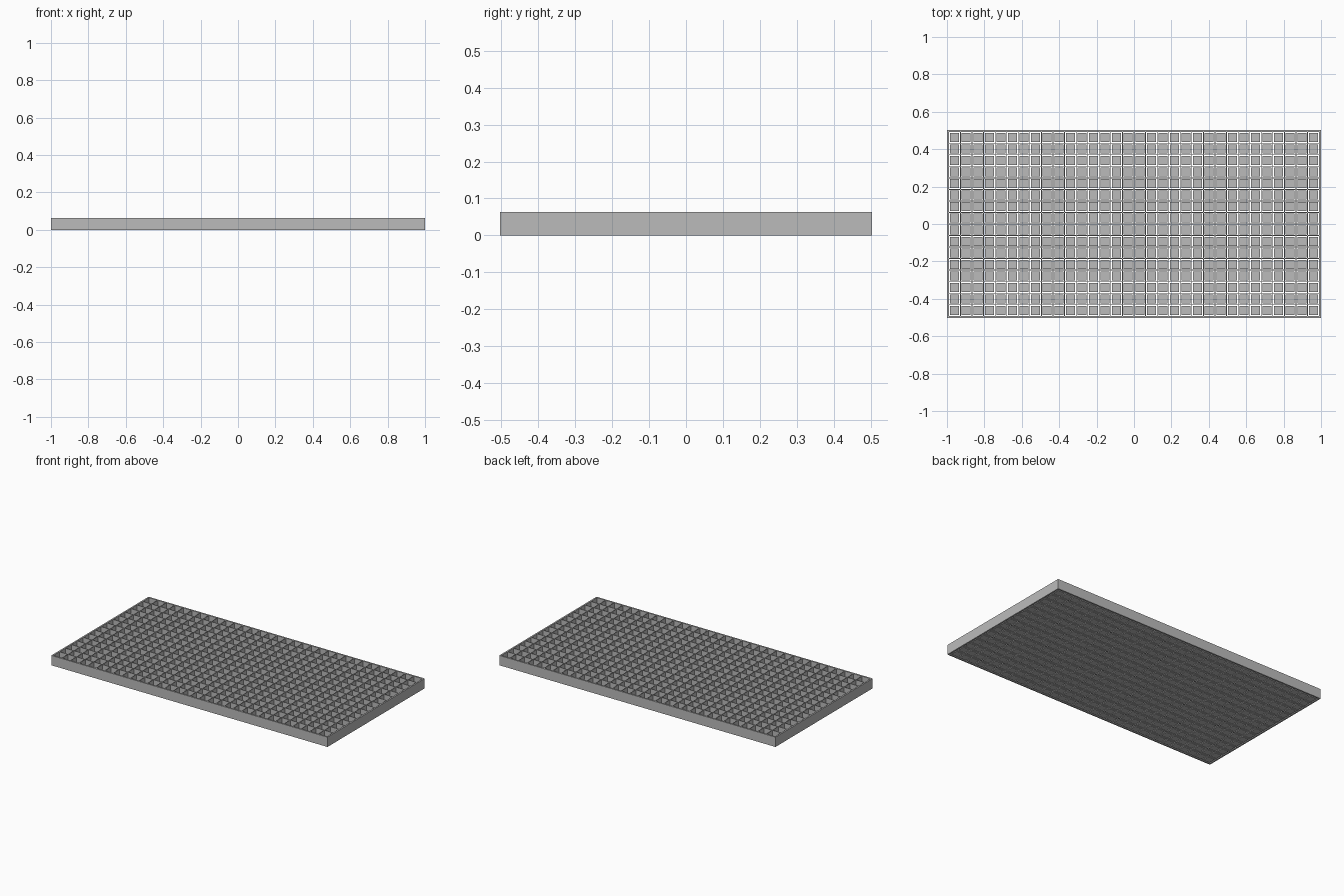
import bpy
import bmesh
from mathutils import Matrix, Vector

cube = bpy.data.objects.get("Cube")
if cube:
    bpy.data.objects.remove(cube, do_unlink=True)

# Overall sizes
HALF_X, HALF_Y, HEIGHT = 1.0, 0.503, 0.064
RIM = 0.01
WALL = 0.004
COLS, ROWS = 32, 16
PITCH_X = 2 * (HALF_X - RIM) / COLS
PITCH_Y = 2 * (HALF_Y - RIM) / ROWS
TILE = 0.048
TILE_HEIGHT = 0.005

grey = bpy.data.materials.new("plain grey")
grey.use_nodes = True
grey.diffuse_color = (0.5, 0.5, 0.5, 1)
grey.node_tree.nodes["Principled BSDF"].inputs["Base Color"].default_value = (0.5, 0.5, 0.5, 1)


def finish(name, bm):
    mesh = bpy.data.meshes.new(name)
    bm.to_mesh(mesh)
    bm.free()
    mesh.materials.append(grey)
    obj = bpy.data.objects.new(name, mesh)
    bpy.context.collection.objects.link(obj)
    return obj


def box(name, x, y, size):
    """Box standing on the ground, centred on x and y."""
    bm = bmesh.new()
    place = Matrix.Translation((x, y, size[2] / 2)) @ Matrix.Diagonal(Vector(size).to_4d())
    bmesh.ops.create_cube(bm, size=1, matrix=place)
    return finish(name, bm)


def repeat(obj, count, step):
    mod = obj.modifiers.new("repeat", "ARRAY")
    mod.count = count
    mod.use_relative_offset = False
    mod.use_constant_offset = True
    mod.constant_offset_displace = step


# Outer frame: a rectangle outline raised to full height
bm = bmesh.new()
rings = []
for z in (0, HEIGHT):
    for inset in (0, RIM):
        hx, hy = HALF_X - inset, HALF_Y - inset
        rings.append([bm.verts.new((sx * hx, sy * hy, z))
                      for sx, sy in ((-1, -1), (1, -1), (1, 1), (-1, 1))])
low_out, low_in, top_out, top_in = rings
for a, b in ((low_out, top_out), (top_out, top_in), (top_in, low_in), (low_in, low_out)):
    for i in range(4):
        j = (i + 1) % 4
        bm.faces.new((a[i], a[j], b[j], b[i]))
bmesh.ops.recalc_face_normals(bm, faces=bm.faces)
finish("outer_frame", bm)

# Thin dividing walls in both directions
cross = box("cross_walls", -HALF_X + RIM + PITCH_X, 0,
            (WALL, 2 * (HALF_Y - RIM), HEIGHT))
repeat(cross, COLS - 1, (PITCH_X, 0, 0))
long = box("long_walls", 0, -HALF_Y + RIM + PITCH_Y,
           (2 * (HALF_X - RIM), WALL, HEIGHT))
repeat(long, ROWS - 1, (0, PITCH_Y, 0))

# Small square floor tile in every cell, clear of the walls
tiles = box("floor_tiles", -HALF_X + RIM + PITCH_X / 2, -HALF_Y + RIM + PITCH_Y / 2,
            (TILE, TILE, TILE_HEIGHT))
repeat(tiles, COLS, (PITCH_X, 0, 0))
repeat(tiles, ROWS, (0, PITCH_Y, 0))
